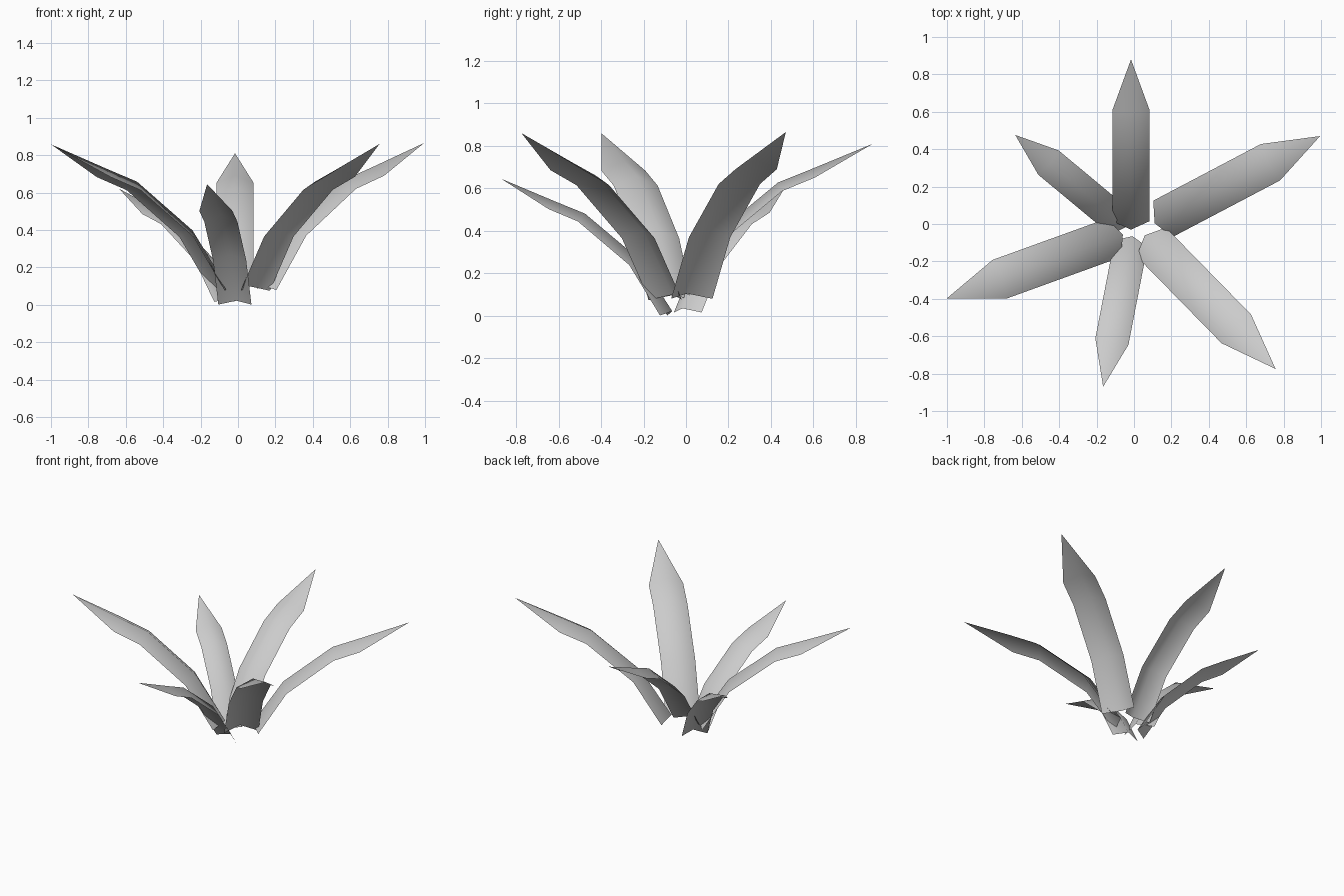
import bpy
import bmesh
from math import atan2
from mathutils import Matrix, Vector

default = bpy.data.objects.get("Cube")
if default:
    bpy.data.objects.remove(default, do_unlink=True)

# Single pale grey for the whole plant
grey = bpy.data.materials.new("pale_grey")
grey.use_nodes = True
colour = (0.6, 0.6, 0.6, 1)
grey.diffuse_color = colour
grey.node_tree.nodes["Principled BSDF"].inputs["Base Color"].default_value = colour

# Side profile of a leaf: outward distance and height of the rim at each row
RIM = [(0, 0), (0.18, 0.29), (0.48, 0.54), (0.65, 0.61)]
# How far the raised midrib stands off the rim at each row
RIB = [(-0.05, 0.025), (-0.035, 0.035), (-0.02, 0.045), (-0.015, 0.045)]
TIP = (0.95, 0.785)
HALF_WIDTH = 0.11


def make_leaf(name, tip, heading, size):
    """Bent, ridged strip ending in a point, placed by its tip."""
    bm = bmesh.new()
    rows = []
    for (d, z), (rd, rz) in zip(RIM, RIB):
        rows.append([bm.verts.new(p) for p in (
            (d, HALF_WIDTH, z), (d + rd, 0, z + rz), (d, -HALF_WIDTH, z))])
    point = bm.verts.new((TIP[0], 0, TIP[1]))
    for a, b in zip(rows, rows[1:]):
        for i in range(2):
            bm.faces.new((a[i], a[i + 1], b[i + 1], b[i]))
    for i in range(2):
        bm.faces.new((rows[-1][i], rows[-1][i + 1], point))
    for face in bm.faces:
        face.smooth = True
    # Scale and turn the leaf, then move its point to the tip position
    turn = Matrix.Rotation(atan2(heading[1], heading[0]), 4, "Z")
    bm.transform(turn @ Matrix.Scale(size, 4))
    bm.transform(Matrix.Translation(Vector(tip) - point.co))
    mesh = bpy.data.meshes.new(name)
    bm.to_mesh(mesh)
    bm.free()
    mesh.materials.append(grey)
    leaf = bpy.data.objects.new(name, mesh)
    bpy.context.collection.objects.link(leaf)


# Rosette of six leaves: tip position, heading and size
make_leaf("back_leaf", (-0.016, 0.88, 0.81), (0, 1), 0.91)
make_leaf("back_left_leaf", (0.995, 0.47, 0.865), (0.885, 0.466), 1.0)
make_leaf("front_left_leaf", (0.757, -0.775, 0.86), (0.7, -0.715), 1.0)
make_leaf("front_leaf", (-0.165, -0.87, 0.645), (-0.19, -0.98), 0.82)
make_leaf("front_right_leaf", (-1.0, -0.397, 0.858), (-0.94, -0.34), 1.0)
make_leaf("back_right_leaf", (-0.635, 0.476, 0.62), (-0.77, 0.64), 0.77)
